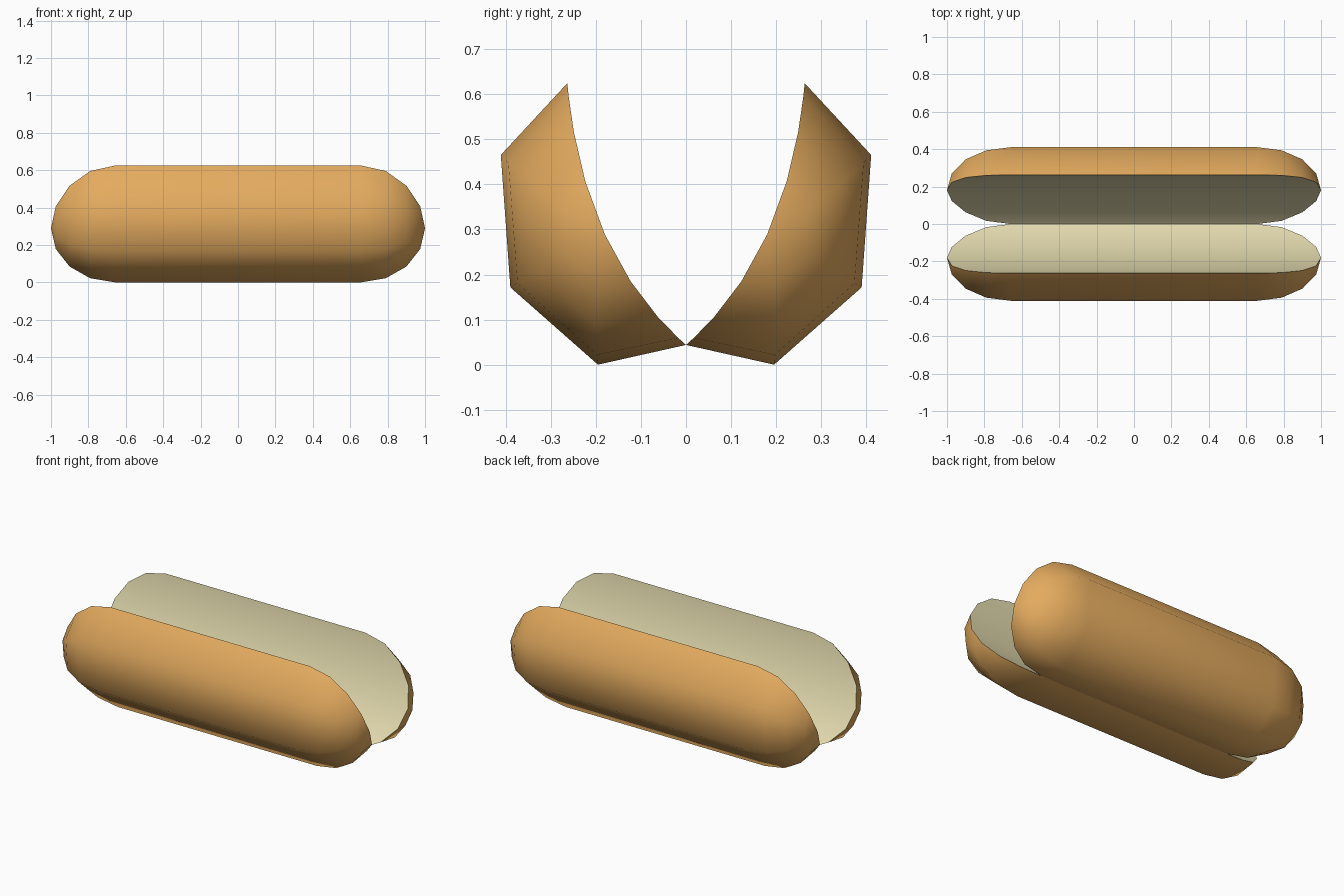
import bpy, bmesh, math

if "Cube" in bpy.data.objects:
    bpy.data.objects.remove(bpy.data.objects["Cube"])

R_STRAIGHT, R_END = 0.66, 0.34   # half length of the straight part, length of each rounded end
DEPTH = 0.24                     # thickness of each bun half


def material(name, rgb):
    m = bpy.data.materials.new(name)
    m.diffuse_color = (*rgb, 1)
    m.use_nodes = True
    m.node_tree.nodes["Principled BSDF"].inputs["Base Color"].default_value = m.diffuse_color
    return m


crust = material("golden crust", (0.78, 0.41, 0.115))
crumb = material("cream crumb", (0.83, 0.76, 0.46))


def bent(x, u, v):
    """Bend a flat half capsule: u runs across the cut face, v is depth below it."""
    a = math.radians(-29.3 + 14.85 * u + 2.2 * u * u)
    y = 0.18 + 0.1315 * u - 0.0485 * u * u
    z = 0.289 + 0.29 * u + 0.045 * u * u
    return (x, y + v * math.cos(a), z + v * math.sin(a))


def bun_half(name, side):
    bm = bmesh.new()

    def vert(x, u, v):
        px, py, pz = bent(x, u, v)
        return bm.verts.new((px, py * side, pz))

    # rings along the length, four facets around, closing to a pole at each end
    angles = [math.radians(22.5 * k) for k in range(3, -1, -1)]
    stations = [(-R_STRAIGHT - R_END * math.sin(a), math.cos(a)) for a in angles]
    stations += [(-x, s) for x, s in reversed(stations)]
    rings = [[vert(x, -s * math.cos(j * math.pi / 4), s * DEPTH * math.sin(j * math.pi / 4))
              for j in range(5)] for x, s in stations]
    poles = [vert(sx * (R_STRAIGHT + R_END), 0, 0) for sx in (-1, 1)]

    # crust
    for a, b in zip(rings, rings[1:]):
        for j in range(4):
            bm.faces.new((a[j], a[j + 1], b[j + 1], b[j]))
    for pole, ring in zip(poles, (rings[0], rings[-1])):
        for j in range(4):
            bm.faces.new((pole, ring[j], ring[j + 1]))

    # hollow cut face: strips joining matching rim points of both ends
    left = [r[0] for r in rings[3::-1]] + [poles[0]] + [r[4] for r in rings[:4]]
    right = [r[0] for r in rings[4:]] + [poles[1]] + [r[4] for r in rings[:3:-1]]
    # order both rims from the bottom edge to the top edge
    left = [rings[k][0] for k in (3, 2, 1, 0)] + [poles[0]] + [rings[k][4] for k in (0, 1, 2, 3)]
    right = [rings[k][0] for k in (4, 5, 6, 7)] + [poles[1]] + [rings[k][4] for k in (7, 6, 5, 4)]
    for k in range(8):
        f = bm.faces.new((left[k], right[k], right[k + 1], left[k + 1]))
        f.material_index = 1

    bmesh.ops.recalc_face_normals(bm, faces=bm.faces)
    for f in bm.faces:
        f.smooth = True
    # crisp rim between crust and crumb
    for e in bm.edges:
        e.smooth = len({f.material_index for f in e.link_faces}) == 1

    mesh = bpy.data.meshes.new(name)
    bm.to_mesh(mesh)
    bm.free()
    mesh.materials.append(crust)
    mesh.materials.append(crumb)
    bpy.context.collection.objects.link(bpy.data.objects.new(name, mesh))


bun_half("bun_half_back", 1)
bun_half("bun_half_front", -1)
